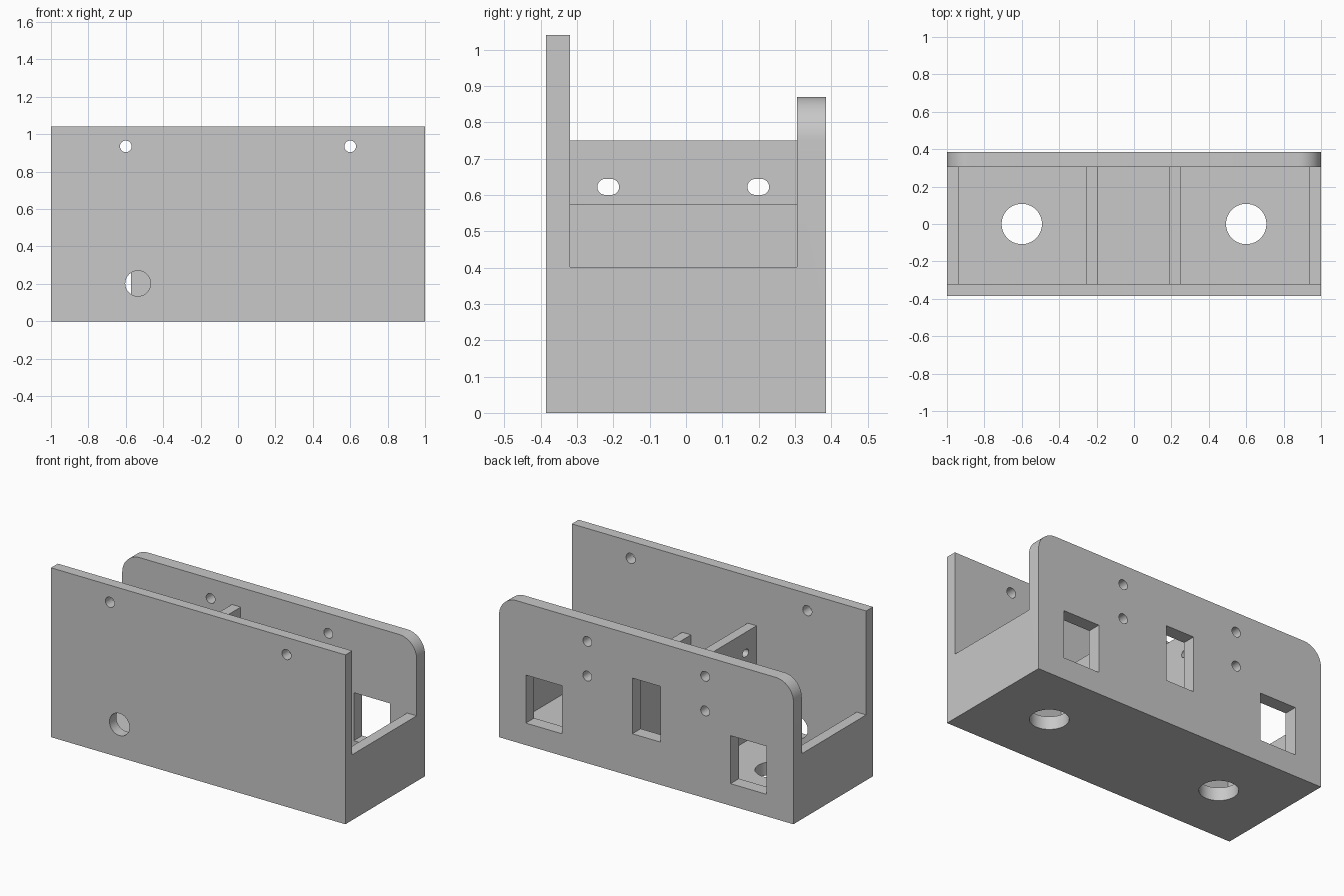
import bpy
import bmesh
from math import cos, sin, pi

cube = bpy.data.objects.get("Cube")
if cube:
    bpy.data.objects.remove(cube, do_unlink=True)

# Single grey material
grey = bpy.data.materials.new("light_grey")
grey.use_nodes = True
colour = (0.58, 0.58, 0.58, 1)
grey.diffuse_color = colour
grey.node_tree.nodes["Principled BSDF"].inputs["Base Color"].default_value = colour


def prism(bm, outline, axis, lo, hi):
    """Extrude a closed 2D outline along an axis from lo to hi."""
    place = {"x": lambda a, b, t: (t, a, b),
             "y": lambda a, b, t: (a, t, b),
             "z": lambda a, b, t: (a, b, t)}[axis]
    ends = [[bm.verts.new(place(a, b, t)) for a, b in outline] for t in (lo, hi)]
    for ring in ends:
        bm.faces.new(ring)
    for i in range(len(outline)):
        j = (i + 1) % len(outline)
        bm.faces.new((ends[0][i], ends[0][j], ends[1][j], ends[1][i]))


def arc(a, b, r, start, end, steps):
    span = [start + (end - start) * i / steps for i in range(steps + 1)]
    return [(a + r * cos(t), b + r * sin(t)) for t in span]


def circle(a, b, r):
    return arc(a, b, r, 0, 2 * pi, 40)[:-1]


def slot(a, b, r, half):
    return (arc(a + half, b, r, -pi / 2, pi / 2, 12)
            + arc(a - half, b, r, pi / 2, 3 * pi / 2, 12))


def rect(a0, b0, a1, b1):
    return [(a0, b0), (a1, b0), (a1, b1), (a0, b1)]


def make_object(name, bm):
    bmesh.ops.recalc_face_normals(bm, faces=bm.faces)
    mesh = bpy.data.meshes.new(name)
    bm.to_mesh(mesh)
    bm.free()
    mesh.materials.append(grey)
    obj = bpy.data.objects.new(name, mesh)
    bpy.context.collection.objects.link(obj)
    return obj


# Outer block, tall at the front and lower at the back
bm = bmesh.new()
prism(bm, [(-0.386, 0), (0.386, 0), (0.386, 0.87), (0, 0.87), (0, 1.04), (-0.386, 1.04)],
      "x", -1, 1)
housing = make_object("housing", bm)

# Cavity profile: low end walls, floor, tall divider and short divider
FLOOR, END, TALL, SHORT, TOP = 0.08, 0.402, 0.75, 0.575, 1.2
bm = bmesh.new()
prism(bm, [(-1.1, TOP), (-1.1, END), (-0.935, END), (-0.935, FLOOR),
           (-0.255, FLOOR), (-0.255, TALL), (-0.195, TALL), (-0.195, FLOOR),
           (0.19, FLOOR), (0.19, SHORT), (0.25, SHORT), (0.25, FLOOR),
           (0.935, FLOOR), (0.935, END), (1.1, END), (1.1, TOP)],
      "y", -0.32, 0.305)
cavity = make_object("cavity_cutter", bm)

# Openings
bm = bmesh.new()
for s in (-1, 1):
    # floor hole, front screw hole, back screw holes, back side window
    prism(bm, circle(s * 0.6, 0, 0.108), "z", -0.1, 0.15)
    prism(bm, circle(s * 0.6, 0.935, 0.031), "y", -0.5, -0.25)
    for z in (0.535, 0.748):
        prism(bm, circle(s * 0.4, z, 0.03), "y", 0.25, 0.5)
    prism(bm, rect(s * 0.573, 0.135, s * 0.818, 0.43), "y", 0.25, 0.5)
    # rounded top corner of the back wall
    corner = arc(0.88, 0.75, 0.12, 0, pi / 2, 14)
    corner += [(0.88, 1), (1.1, 1), (1.1, 0.75)]
    prism(bm, [(s * a, b) for a, b in corner], "y", 0.2, 0.5)
# centre window and cable hole
prism(bm, rect(-0.098, 0.263, 0.094, 0.605), "y", 0.25, 0.5)
prism(bm, circle(-0.535, 0.202, 0.068), "y", -0.5, -0.25)
# slots and cable hole in the tall divider
for y in (-0.214, 0.199):
    prism(bm, slot(y, 0.622, 0.022, 0.008), "x", -0.3, -0.15)
prism(bm, circle(0, 0.42, 0.1), "x", -0.3, -0.15)
openings = make_object("opening_cutter", bm)

bpy.context.view_layer.objects.active = housing
for cutter in (cavity, openings):
    cutter.hide_render = True
    mod = housing.modifiers.new(cutter.name, "BOOLEAN")
    mod.operation = "DIFFERENCE"
    mod.solver = "EXACT"
    mod.object = cutter
    bpy.ops.object.modifier_apply(modifier=mod.name)
    bpy.data.objects.remove(cutter, do_unlink=True)

bpy.ops.object.select_all(action="DESELECT")
housing.select_set(True)
bpy.ops.object.shade_smooth_by_angle(angle=pi / 6)
